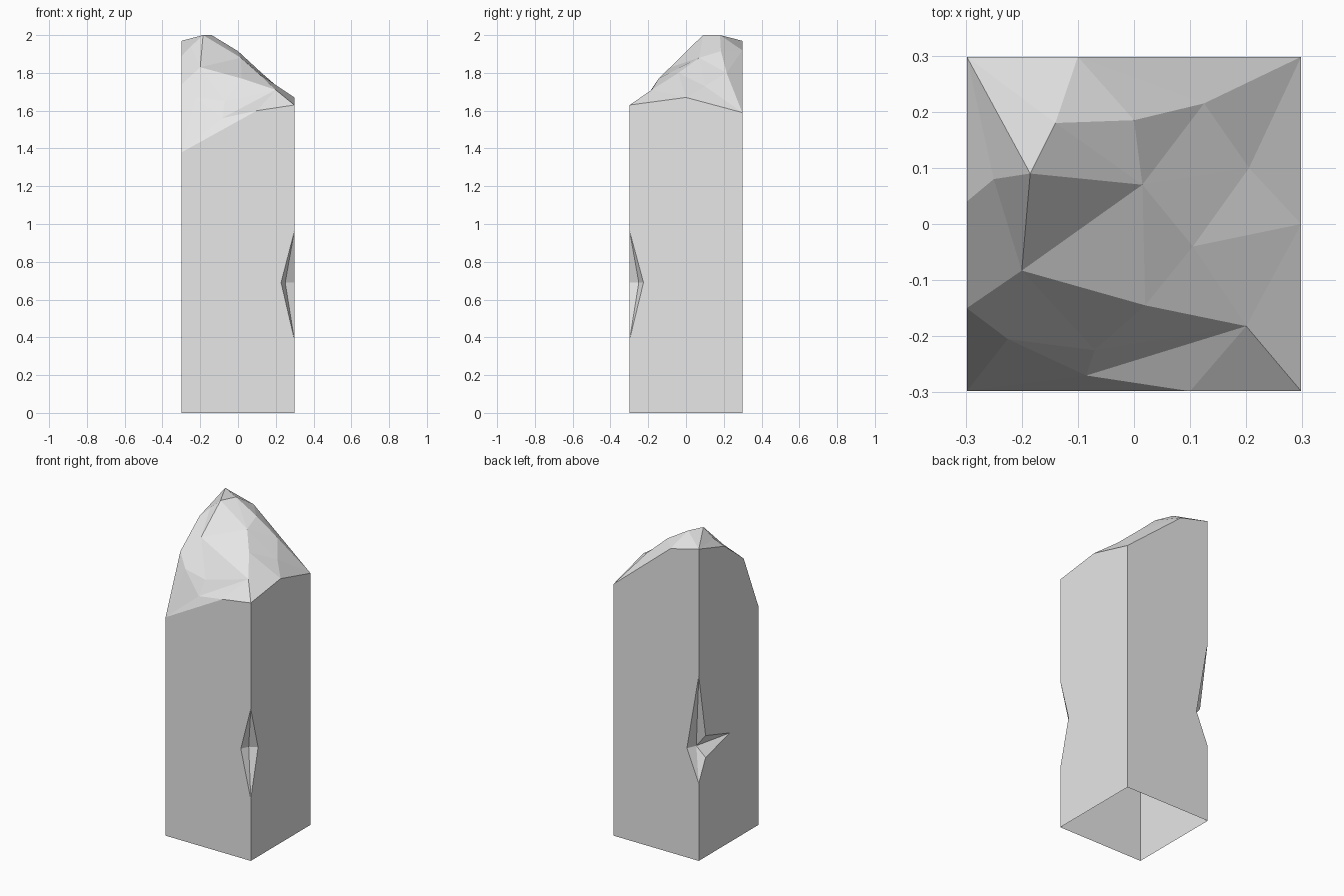
import bpy
import bmesh
from mathutils import Vector
from mathutils.geometry import delaunay_2d_cdt

cube = bpy.data.objects.get("Cube")
if cube:
    bpy.data.objects.remove(cube, do_unlink=True)

W = 0.298  # half width of the square shaft

# Rim of the broken top, named by compass side seen from above (front = south)
rim = {
    "sw": (-W, -W, 1.38), "south": (0.1, -W, 1.6), "se": (W, -W, 1.63),
    "east": (W, 0, 1.67), "ne": (W, W, 1.59), "north": (-0.1, W, 1.92),
    "nw": (-W, W, 1.97), "west": (-W, 0.04, 1.89), "west_low": (-W, -0.15, 1.74),
}

# Chipped points inside the rim
chips = {
    "shelf": (-0.25, 0.08, 1.94), "peak": (-0.185, 0.09, 2.0),
    "peak_back": (-0.14, 0.18, 2.0), "ridge": (0, 0.185, 1.915),
    "ridge_end": (0.125, 0.215, 1.8), "middle": (0.015, 0.07, 1.88),
    "brow": (-0.2, -0.083, 1.83), "brow_mid": (0.02, -0.145, 1.77),
    "brow_end": (0.2, -0.182, 1.71), "face": (-0.07, -0.225, 1.65),
    "lip": (-0.085, -0.27, 1.56), "cheek": (-0.225, -0.205, 1.67),
    "slope": (0.205, 0.1, 1.73), "slope_mid": (0.105, -0.04, 1.8),
}

# Crease paths that the triangulated break must follow
creases = [
    "brow peak peak_back ridge ridge_end ne slope east brow_end",
    "brow brow_mid brow_end face brow west shelf peak nw",
    "nw peak_back north ridge_end",
    "peak middle brow",
    "middle brow_mid slope_mid slope",
    "brow_end lip sw cheek",
    "lip south",
    "west_low brow",
]

bm = bmesh.new()


def polygon(points):
    bm.faces.new([bm.verts.new(p) for p in points])


# Broken top
points = {**rim, **chips}
names = list(points)
flat = [Vector(points[n][:2]) for n in names]
edges = []
for crease in creases:
    path = [names.index(n) for n in crease.split()]
    edges += zip(path, path[1:])
out, _, tris, origin, _, _ = delaunay_2d_cdt(flat, edges, [], 0, 0.0001)
top = [(v.x, v.y, points[names[o[0]]][2]) for v, o in zip(out, origin)]
for tri in tris:
    polygon([top[i] for i in tri])

# Chipped corners: edge of each notch on the two walls it touches
front_notch = [(W, -W, 0.39), (0.228, -W, 0.69), (W, -W, 0.96)]
right_notch = [(W, -W, 0.39), (W, -0.225, 0.69), (W, -W, 0.96)]
back_notch = [(-W, W, 0.49), (-0.215, W, 0.69), (-W, W, 1.17)]
left_notch = [(-W, W, 0.49), (-W, 0.23, 0.627), (-W, -0.013, 0.69),
              (-W, 0.23, 0.766), (-W, W, 1.17)]


def notch(side_a, side_b, centre):
    for side in (side_a, side_b):
        for a, b in zip(side, side[1:]):
            polygon([a, b, centre])


notch(front_notch, right_notch, (0.25, -0.25, 0.69))
notch(back_notch, left_notch, (-0.24, 0.24, 0.69))


# Four walls, open at the base
def wall(top_names, start_notch=(), end_notch=()):
    tops = [rim[n] for n in top_names.split()]
    foot = [(x, y, 0) for x, y, z in (tops[0], tops[-1])]
    polygon([foot[0], *start_notch, *tops, *reversed(end_notch), foot[1]])


wall("sw south se", end_notch=front_notch)
wall("se east ne", start_notch=right_notch)
wall("ne north nw", end_notch=back_notch)
wall("nw west west_low sw", start_notch=left_notch)

bmesh.ops.remove_doubles(bm, verts=bm.verts, dist=0.0005)
bmesh.ops.recalc_face_normals(bm, faces=bm.faces)

mesh = bpy.data.meshes.new("broken_pillar")
bm.to_mesh(mesh)
bm.free()
pillar = bpy.data.objects.new("broken_pillar", mesh)
bpy.context.collection.objects.link(pillar)

# Pale stone
stone = bpy.data.materials.new("pale_stone")
stone.use_nodes = True
stone.diffuse_color = (0.8, 0.8, 0.8, 1)
stone.node_tree.nodes["Principled BSDF"].inputs["Base Color"].default_value = (0.8, 0.8, 0.8, 1)
mesh.materials.append(stone)
